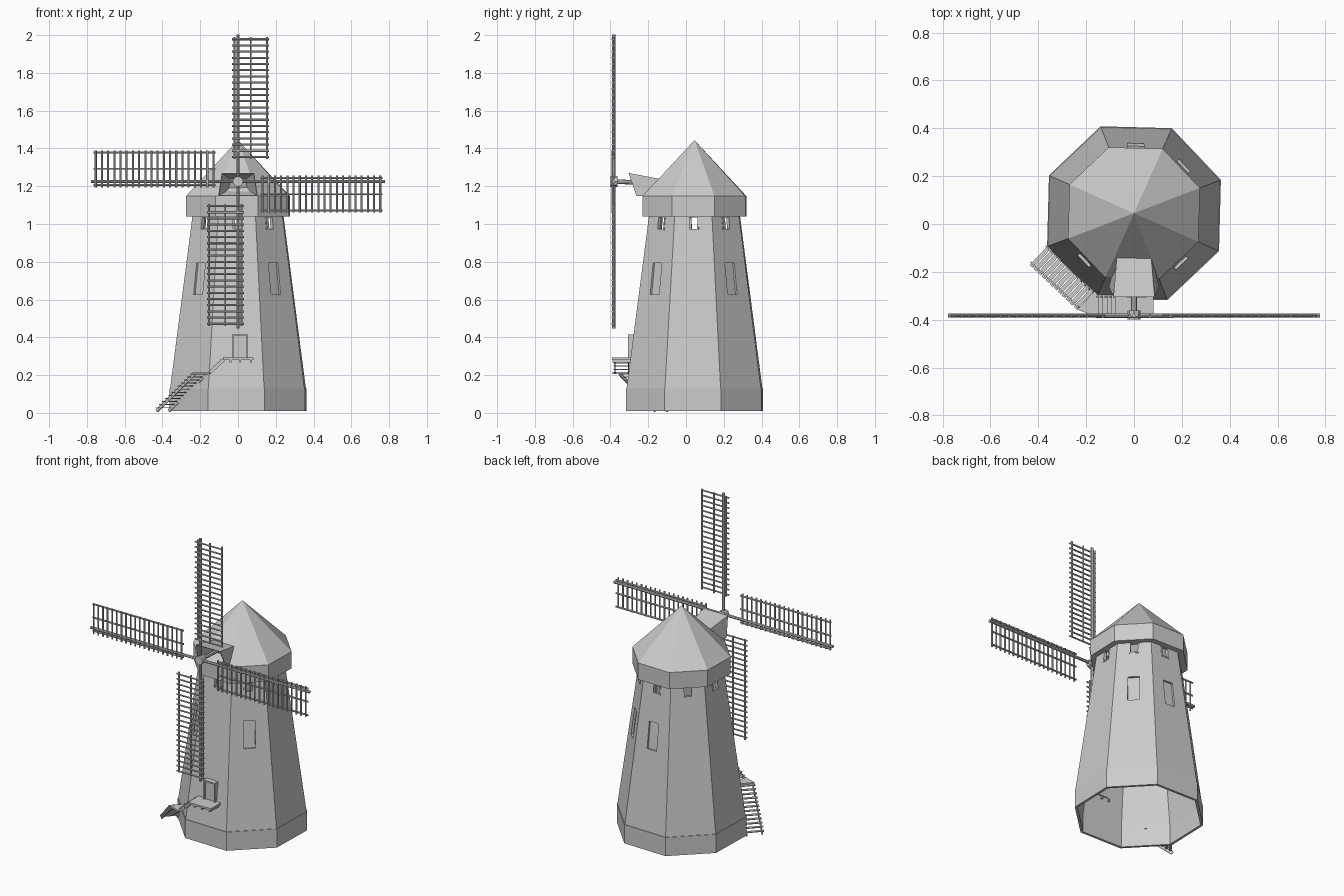
import bpy, bmesh
from math import pi, cos, sin, radians, atan2
from mathutils import Matrix, Vector

if "Cube" in bpy.data.objects:
    bpy.data.objects.remove(bpy.data.objects["Cube"])

T, R = Matrix.Translation, Matrix.Rotation
CY, TURN = 0.045, radians(-1.5)        # tower axis and its slight twist
HUB = Vector((0, -0.382, 1.225))


def finish(bm, name):
    bmesh.ops.recalc_face_normals(bm, faces=bm.faces)
    me = bpy.data.meshes.new(name)
    bm.to_mesh(me)
    bm.free()
    ob = bpy.data.objects.new(name, me)
    bpy.context.collection.objects.link(ob)
    return ob


def box(bm, size, m):
    bmesh.ops.create_cube(bm, size=1, matrix=m @ Matrix.Diagonal((*size, 1)))


def span(bm, lo, hi):
    lo, hi = Vector(lo), Vector(hi)
    box(bm, hi - lo, T((lo + hi) / 2))


def rod(bm, p, q, r, seg=8):
    p, q = Vector(p), Vector(q)
    m = T((p + q) / 2) @ (q - p).to_track_quat('Z', 'Y').to_matrix().to_4x4()
    bmesh.ops.create_cone(bm, cap_ends=True, segments=seg, radius1=r, radius2=r,
                          depth=(q - p).length, matrix=m)


def octagon_lathe(name, profile, closed=False):
    bm = bmesh.new()
    rings = [[bm.verts.new((r * cos(a), CY + r * sin(a), z))
              for a in (TURN + pi / 8 + k * pi / 4 for k in range(8))] for r, z in profile]
    pairs = list(zip(rings, rings[1:])) + ([(rings[-1], rings[0])] if closed else [])
    for a, b in pairs:
        for i in range(8):
            j = (i + 1) % 8
            bm.faces.new((a[i], a[j], b[j], b[i]))
    bmesh.ops.remove_doubles(bm, verts=bm.verts, dist=1e-5)
    return finish(bm, name)


# Tapered octagonal wall: hollow and open below
R0, R1, Z0, Z1 = 0.385, 0.25, 0.13, 1.10
TH = 0.013
tower = octagon_lathe("tower_wall", [
    (0.389, 0.01), (0.389, Z0), (R0, Z0), (R1, Z1),
    (R1 - TH, Z1), (R0 - TH, Z0), (R0 - TH, 0.01)], closed=True)
TILT = atan2((R0 - R1) * cos(pi / 8), Z1 - Z0)


def on_wall(k, z):
    """Frame on wall face k: x outward, y along the face, z up the slope."""
    ap = (R0 + (R1 - R0) * (z - Z0) / (Z1 - Z0)) * cos(pi / 8)
    return T((0, CY, 0)) @ R(TURN + k * pi / 4, 4, 'Z') @ T((ap, 0, z)) @ R(-TILT, 4, 'Y')


# Window openings: eight small upper ones, four tall lower ones
TALL = (1, 2, 5, 7)
bm = bmesh.new()
for k in range(8):
    box(bm, (0.08, 0.058, 0.07), on_wall(k, 1.0))
for k in TALL:
    box(bm, (0.08, 0.068, 0.17), on_wall(k, 0.71))
cutter = finish(bm, "window_cutter")
cutter.hide_render = True
mod = tower.modifiers.new("windows", 'BOOLEAN')
mod.operation, mod.object, mod.solver = 'DIFFERENCE', cutter, 'EXACT'
bpy.context.view_layer.objects.active = tower
bpy.ops.object.modifier_apply(modifier=mod.name)
bpy.data.objects.remove(cutter)

# Shutters at the back of the tall recesses, sills under the upper openings
bm = bmesh.new()
for k in TALL:
    box(bm, (0.008, 0.08, 0.18), on_wall(k, 0.71) @ T((-0.017, 0, 0)))
finish(bm, "window_shutters")
bm = bmesh.new()
for k in range(8):
    for s in (-1, 1):
        box(bm, (0.02, 0.008, 0.07), on_wall(k, 1.0) @ T((-0.008, s * 0.025, 0)))
    box(bm, (0.02, 0.058, 0.008), on_wall(k, 1.0) @ T((-0.008, 0, -0.031)))
finish(bm, "upper_window_frames")

# Roof with vertical collar
octagon_lathe("roof", [(0.25, 1.04), (0.295, 1.04), (0.295, 1.147), (0.0, 1.444)])

# Flared hood around the shaft, with a recessed mouth
bm = bmesh.new()
front = [bm.verts.new(p) for p in ((-0.105, -0.262, 1.148), (0.105, -0.262, 1.148),
                                   (0.086, -0.304, 1.27), (-0.086, -0.304, 1.27))]
back = [bm.verts.new(p) for p in ((-0.07, -0.13, 1.148), (0.07, -0.13, 1.148),
                                  (0.07, -0.12, 1.235), (-0.07, -0.12, 1.235))]
mouth = bm.faces.new(front)
bm.faces.new(back[::-1])
for i in range(4):
    j = (i + 1) % 4
    bm.faces.new((front[i], front[j], back[j], back[i]))
bmesh.ops.recalc_face_normals(bm, faces=bm.faces)
bmesh.ops.inset_individual(bm, faces=[mouth], thickness=0.006)
ret = bmesh.ops.extrude_discrete_faces(bm, faces=[mouth])
vs = ret["faces"][0].verts[:]
c = sum((v.co for v in vs), Vector()) / 4
for v in vs:
    v.co = c + (v.co - c) * 0.5 + Vector((0, 0.09, 0))
finish(bm, "shaft_hood")

# Shaft and hub
bm = bmesh.new()
rod(bm, HUB, (0, -0.15, 1.215), 0.012)
rod(bm, HUB + Vector((0, -0.018, 0)), HUB + Vector((0, 0.02, 0)), 0.028)
finish(bm, "shaft_and_hub")

# Four lattice sails
for n in range(4):
    bm = bmesh.new()
    rod(bm, (0, 0, 0), (0, 0, 0.778), 0.009)
    for x in (-0.018, 0.067, 0.153):
        rod(bm, (x, 0.002, 0.12), (x, 0.002, 0.765), 0.0055, 6)
    for i in range(20):
        z = 0.13 + i * 0.0328
        rod(bm, (-0.032, -0.007, z), (0.163, -0.007, z), 0.0055, 6)
    ob = finish(bm, f"sail_{n + 1}")
    ob.matrix_world = T(HUB) @ R(n * pi / 2, 4, 'Y')

# Door with frame
bm = bmesh.new()
span(bm, (-0.028, -0.298, 0.285), (0.047, -0.272, 0.408))
for x in (-0.032, 0.044):
    span(bm, (x, -0.308, 0.285), (x + 0.008, -0.272, 0.415))
span(bm, (-0.032, -0.308, 0.407), (0.052, -0.272, 0.416))
finish(bm, "door")

# Door landing on short beams
bm = bmesh.new()
span(bm, (-0.08, -0.393, 0.281), (0.082, -0.285, 0.293))
for x in (-0.04, 0.012, 0.068):
    span(bm, (x - 0.005, -0.388, 0.266), (x + 0.005, -0.27, 0.281))
finish(bm, "door_landing")

# Corner landing between the two flights
bm = bmesh.new()
face = bm.faces.new([bm.verts.new((x, y, 0.207)) for x, y in (
    (-0.237, -0.358), (-0.15, -0.39), (-0.145, -0.29), (-0.16, -0.275))])
ext = bmesh.ops.extrude_face_region(bm, geom=[face])
bmesh.ops.translate(bm, vec=(0, 0, 0.01),
                    verts=[v for v in ext["geom"] if isinstance(v, bmesh.types.BMVert)])
finish(bm, "corner_landing")


def flight(name, top, bottom, width, steps):
    """Stair flight: two stringers and thin treads between two points."""
    bm = bmesh.new()
    top, bottom = Vector(top), Vector(bottom)
    run = bottom - top
    yaw = R(atan2(run.y, run.x), 4, 'Z')
    pitch = R(-atan2(run.z, run.xy.length), 4, 'Y')
    for s in (-1, 1):
        box(bm, (run.length, 0.006, 0.018),
            T((top + bottom) / 2) @ yaw @ T((0, s * width * 0.4, 0)) @ pitch)
    for i in range(steps):
        box(bm, (0.018, width, 0.005), T(top + run * (i + 0.5) / steps) @ yaw @ T((0, 0, 0.008)))
    finish(bm, name)


flight("upper_stairs", (-0.075, -0.34, 0.283), (-0.15, -0.34, 0.213), 0.09, 4)
flight("lower_stairs", (-0.198, -0.317, 0.207), (-0.398, -0.128, 0.011), 0.115, 12)
